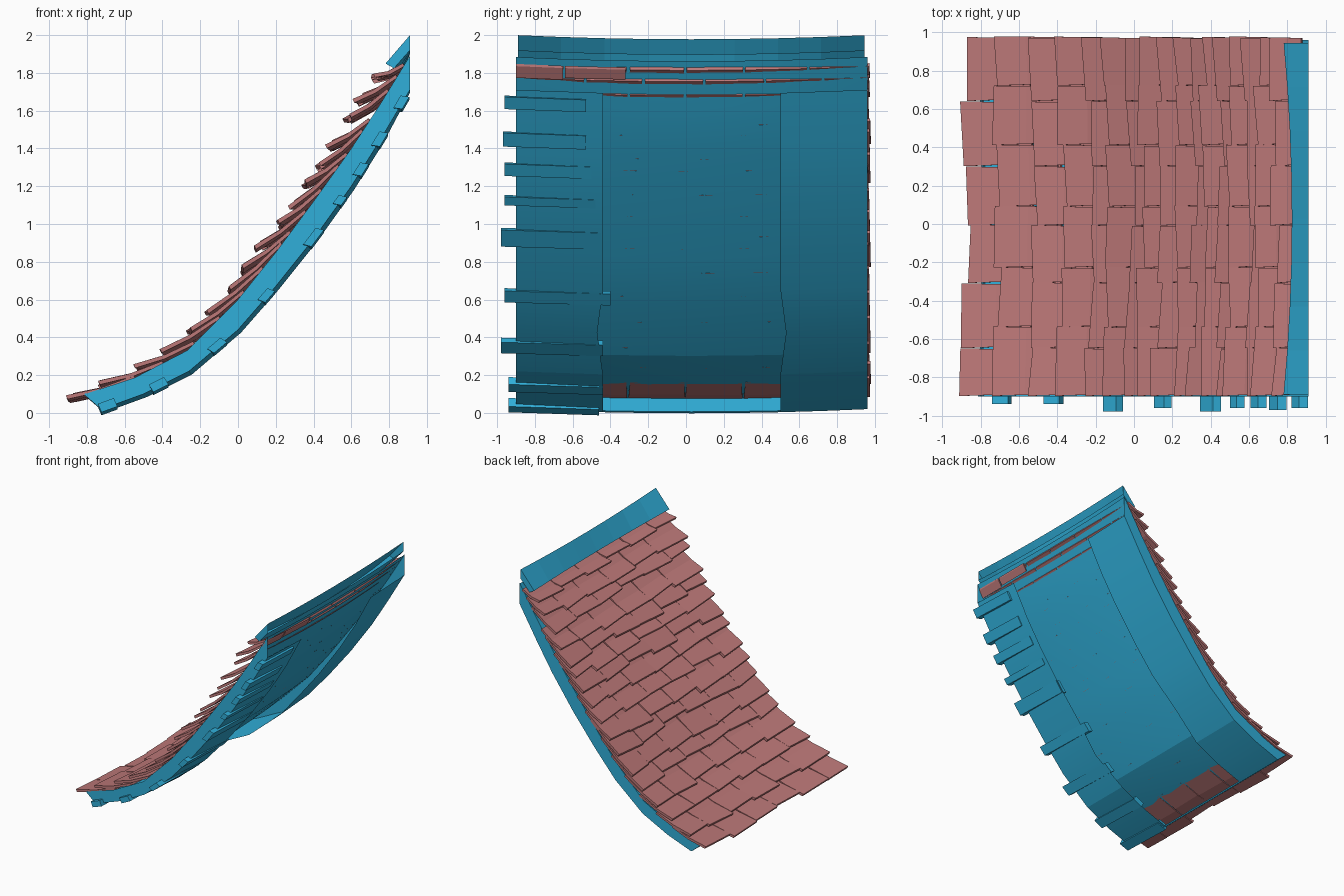
import bpy
import bmesh
import math
import random
from mathutils import Vector

random.seed(4)
cube = bpy.data.objects.get("Cube")
if cube:
    bpy.data.objects.remove(cube, do_unlink=True)


def material(name, rgb):
    mat = bpy.data.materials.new(name)
    mat.use_nodes = True
    mat.diffuse_color = (*rgb, 1)
    mat.node_tree.nodes["Principled BSDF"].inputs["Base Color"].default_value = (*rgb, 1)
    return mat


BLUE = material("blue timber", (0.03, 0.43, 0.70))
RED = material("dusty red shingle", (0.51, 0.19, 0.19))

# Side profile of the swept roof: upper and lower edges as (x, z)
UPPER = [(-0.81, 0.10), (-0.55, 0.185), (-0.27, 0.33), (0, 0.60), (0.2, 0.85),
         (0.4, 1.12), (0.6, 1.40), (0.75, 1.63), (0.91, 1.89)]
LOWER = [(-0.72, 0.02), (-0.5, 0.10), (-0.26, 0.22), (0, 0.44), (0.2, 0.67),
         (0.4, 0.92), (0.6, 1.20), (0.75, 1.44), (0.91, 1.71)]
MID_Y = 0.03
HALF_Y = 0.93
END_X = 0.91


def height(profile, x):
    """Height of a profile at x, extended straight past its ends."""
    for (x0, z0), (x1, z1) in zip(profile, profile[1:]):
        if x <= x1:
            break
    return z0 + (z1 - z0) * (x - x0) / (x1 - x0)


def sag(x, y, z, push=1):
    """The roof hangs slightly towards the middle of its width."""
    d = 0.022 * max(0, 1 - ((y - MID_Y) / HALF_Y) ** 2)
    return (min(x + d * push, END_X), y, z - d)


def loft(name, solids, mat, closed=True, caps=True, smooth=False):
    """Join each solid's rows of points into a body or an open sheet."""
    bm = bmesh.new()
    for rings in solids:
        rows = [[bm.verts.new(p) for p in ring] for ring in rings]
        n = len(rows[0])
        for a, b in zip(rows, rows[1:]):
            for i in range(n if closed else n - 1):
                j = (i + 1) % n
                bm.faces.new((a[i], a[j], b[j], b[i]))
        if caps:
            bm.faces.new(rows[0])
            bm.faces.new(rows[-1])
    bmesh.ops.recalc_face_normals(bm, faces=bm.faces)
    mesh = bpy.data.meshes.new(name)
    bm.to_mesh(mesh)
    bm.free()
    mesh.materials.append(mat)
    obj = bpy.data.objects.new(name, mesh)
    bpy.context.collection.objects.link(obj)
    if smooth:
        bpy.ops.object.select_all(action='DESELECT')
        obj.select_set(True)
        bpy.context.view_layer.objects.active = obj
        bpy.ops.object.shade_smooth_by_angle(angle=math.radians(13))


def across(y0, y1, steps=8):
    return [y0 + (y1 - y0) * i / steps for i in range(steps + 1)]


# Thin deck sheet under the shingles
ys = across(MID_Y - HALF_Y, MID_Y + HALF_Y)
loft("roof_deck", [[[sag(x, y, z - 0.006) for y in ys] for x, z in UPPER]],
     BLUE, closed=False, caps=False, smooth=True)

# Side boards with a broad flange underneath, open towards the middle
for name, side in (("front_beam", -1), ("back_beam", 1)):
    rings = []
    for i, ((ux, uz), (lx, lz)) in enumerate(zip(UPPER, LOWER)):
        outer = MID_Y + side * HALF_Y
        inner = MID_Y + side * (0.50 if i == 3 else 0.47)
        rings.append([sag(ux, outer, uz), sag(lx, outer, lz), sag(lx, inner, lz)])
    loft(name, [rings], BLUE, closed=False, caps=False, smooth=True)

# Slanted board closing the eave
loft("eave_board", [[[sag(-0.815, y, 0.097), sag(-0.805, y, 0.105),
                      sag(-0.715, y, 0.028), sag(-0.725, y, 0.02)] for y in ys]], BLUE)

# Ridge board along the top, open on its inner side
loft("ridge_board", [[[sag(END_X, y, 2.0), sag(0.78, y, 1.85, 2),
                       sag(0.825, y, 1.825, 2), sag(END_X, y, 1.92)]
                      for y in across(-0.89, 0.945)]], BLUE, closed=False)

# Batten ends poking out below the front beam: x, width, outer y, inner y
BATTENS = [(-0.69, 0.09, -0.94, -0.46), (-0.42, 0.09, -0.94, -0.44),
           (-0.11, 0.09, -0.98, -0.44), (0.15, 0.08, -0.96, -0.40),
           (0.40, 0.11, -0.98, -0.45), (0.54, 0.055, -0.96, -0.48),
           (0.65, 0.075, -0.96, -0.50), (0.75, 0.085, -0.97, -0.53),
           (0.865, 0.075, -0.96, -0.53)]
for k, (x, width, y0, y1) in enumerate(BATTENS):
    rise = height(LOWER, x + 0.03) - height(LOWER, x - 0.03)
    along = Vector((0.06, 0, rise)).normalized() * width / 2
    normal = Vector((-along.z, 0, along.x)).normalized() * 0.027
    # Steeper battens have their ends cut closer to level
    normal.z *= 1 - (normal.x / 0.027) ** 2
    rings = []
    for y, lift in ((y0, 0.008), (y1, -0.008)):
        c = Vector((x, y, height(LOWER, x) + 0.002 + lift))
        rings.append([c - along - normal, c + along - normal,
                      c + along + normal, c - along + normal])
    loft(f"batten_{k + 1}", [rings], BLUE)

# Overlapping rows of bent shingles: tip of each row as (x, z)
TIPS = [(-0.895, 0.075), (-0.73, 0.15), (-0.55, 0.235), (-0.40, 0.32), (-0.26, 0.42),
        (-0.15, 0.53), (-0.04, 0.65), (0.01, 0.75), (0.10, 0.87), (0.19, 0.98),
        (0.29, 1.09), (0.34, 1.20), (0.43, 1.30), (0.47, 1.40), (0.58, 1.55),
        (0.63, 1.65), (0.71, 1.77)]
JOINTS = [[-0.90, -0.65, -0.31, -0.01, 0.30, 0.64, 0.97],
          [-0.90, -0.54, -0.23, 0.09, 0.41, 0.72, 0.975]]


def shingle(tip_x, tip_z, y0, y1):
    slide = random.uniform(-0.015, 0.035)
    skew = random.uniform(-0.01, 0.01)
    top_x = min(tip_x + 0.27 - 0.09 * tip_x, 0.88)
    top_z = height(UPPER, top_x) - 0.006
    slope = (top_z - tip_z) / (top_x - tip_x)
    rings = []
    for t, bend in ((0, 0), (0.5, -0.014), (1, 0)):
        ring = []
        for y, dx, lift in ((y0, -skew, 0), (y1, skew, 0),
                            (y1, skew, 1), (y0, -skew, 1)):
            shift = (slide + dx) * (1 - t)
            x = tip_x + (top_x - tip_x) * t + shift
            z = tip_z + (top_z - tip_z) * t + shift * slope + bend
            edge = y + (0.012 if y == y0 else -0.004) * t
            thick = 0.02 - 0.004 * t
            ring.append(sag(x - lift * thick * 0.5, edge, z + lift * thick))
        rings.append(ring)
    return rings


for r, (x, z) in enumerate(TIPS):
    joints = JOINTS[r % 2]
    row = [shingle(x, z, a + 0.002, b - 0.002 + random.uniform(0, 0.008))
           for a, b in zip(joints, joints[1:])]
    loft(f"shingle_row_{r + 1}", row, RED)

# Two shingles that slipped through under the deck near the ridge
slipped = []
for y0, y1, low in ((-0.90, -0.65, 0.852), (-0.64, -0.32, 0.858)):
    slipped.append([[sag(x, y, height(UPPER, x) - drop)
                     for y, drop in ((y0, 0.022), (y1, 0.022), (y1, 0.01), (y0, 0.01))]
                    for x in (low, 0.89)])
loft("slipped_shingles", slipped, RED)
